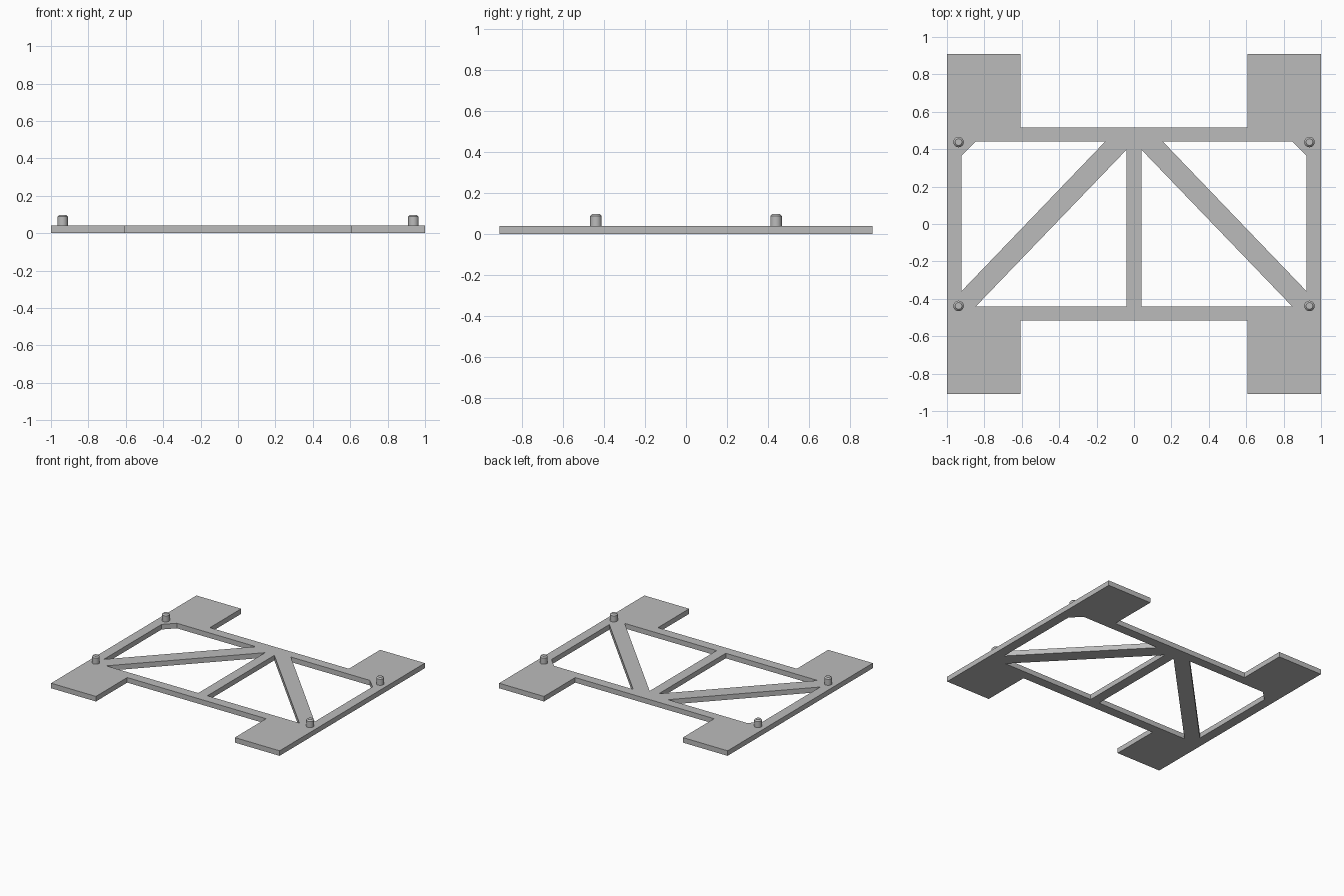
import bpy
import bmesh

cube = bpy.data.objects.get("Cube")
if cube:
    bpy.data.objects.remove(cube, do_unlink=True)

THICK = 0.04

grey = bpy.data.materials.new("plain grey")
grey.use_nodes = True
colour = (0.5, 0.5, 0.5, 1)
grey.diffuse_color = colour
grey.node_tree.nodes["Principled BSDF"].inputs["Base Color"].default_value = colour


def mirror_x(points):
    return [(-x, y) for x, y in reversed(points)]


def add_outline(curve, points):
    spline = curve.splines.new("POLY")
    spline.points.add(len(points) - 1)
    for p, (x, y) in zip(spline.points, points):
        p.co = (x, y, 0, 1)
    spline.use_cyclic_u = True


# Outer outline: a quarter profile of foot and notch, mirrored round
quarter = [(1, 0.908), (0.608, 0.908), (0.608, 0.517)]
back = quarter + mirror_x(quarter)
outer = back + [(-x, -y) for x, y in back]

# Openings between the rails and the braces
side_window = [(0.923, -0.36), (0.923, 0.363), (0.845, 0.442), (0.153, 0.442)]
centre_window = [(0.04, -0.44), (0.845, -0.44), (0.04, 0.397)]

curve = bpy.data.curves.new("frame_plate", "CURVE")
curve.dimensions = "2D"
curve.fill_mode = "BOTH"
curve.extrude = THICK / 2
add_outline(curve, outer)
for window in (side_window, centre_window):
    add_outline(curve, window)
    add_outline(curve, mirror_x(window))

# Turn the filled outline into a clean, welded plate
source = bpy.data.objects.new("plate_outline", curve)
bpy.context.collection.objects.link(source)
bpy.context.view_layer.update()
graph = bpy.context.evaluated_depsgraph_get()
plate_mesh = bpy.data.meshes.new_from_object(source.evaluated_get(graph))
bpy.data.objects.remove(source, do_unlink=True)

bm = bmesh.new()
bm.from_mesh(plate_mesh)
bmesh.ops.remove_doubles(bm, verts=bm.verts, dist=0.0001)
bmesh.ops.translate(bm, verts=bm.verts, vec=(0, 0, THICK / 2))
bmesh.ops.recalc_face_normals(bm, faces=bm.faces)
for face in bm.faces:
    face.smooth = False
    face.material_index = 0
bm.to_mesh(plate_mesh)
bm.free()
plate_mesh.materials.clear()
plate_mesh.materials.append(grey)
plate = bpy.data.objects.new("frame_plate", plate_mesh)
bpy.context.collection.objects.link(plate)


# Locating pins: round posts with a chamfered top
def add_pin(name, x, y):
    radius, bottom, top = 0.028, 0.03, 0.098
    bpy.ops.mesh.primitive_cylinder_add(
        vertices=32, radius=radius, depth=top - bottom,
        location=(x, y, (top + bottom) / 2))
    pin = bpy.context.object
    pin.name = name
    pin.data.materials.append(grey)
    bm = bmesh.new()
    bm.from_mesh(pin.data)
    rim = [e for e in bm.edges if all(v.co.z > 0 for v in e.verts)]
    bmesh.ops.bevel(bm, geom=rim, offset=0.01, segments=1, affect="EDGES")
    bm.to_mesh(pin.data)
    bm.free()
    bpy.ops.object.shade_smooth_by_angle()


for side, x in (("left", 0.938), ("right", -0.938)):
    for end, y in (("front", -0.438), ("back", 0.438)):
        add_pin(f"{end}_{side}_pin", x, y)
